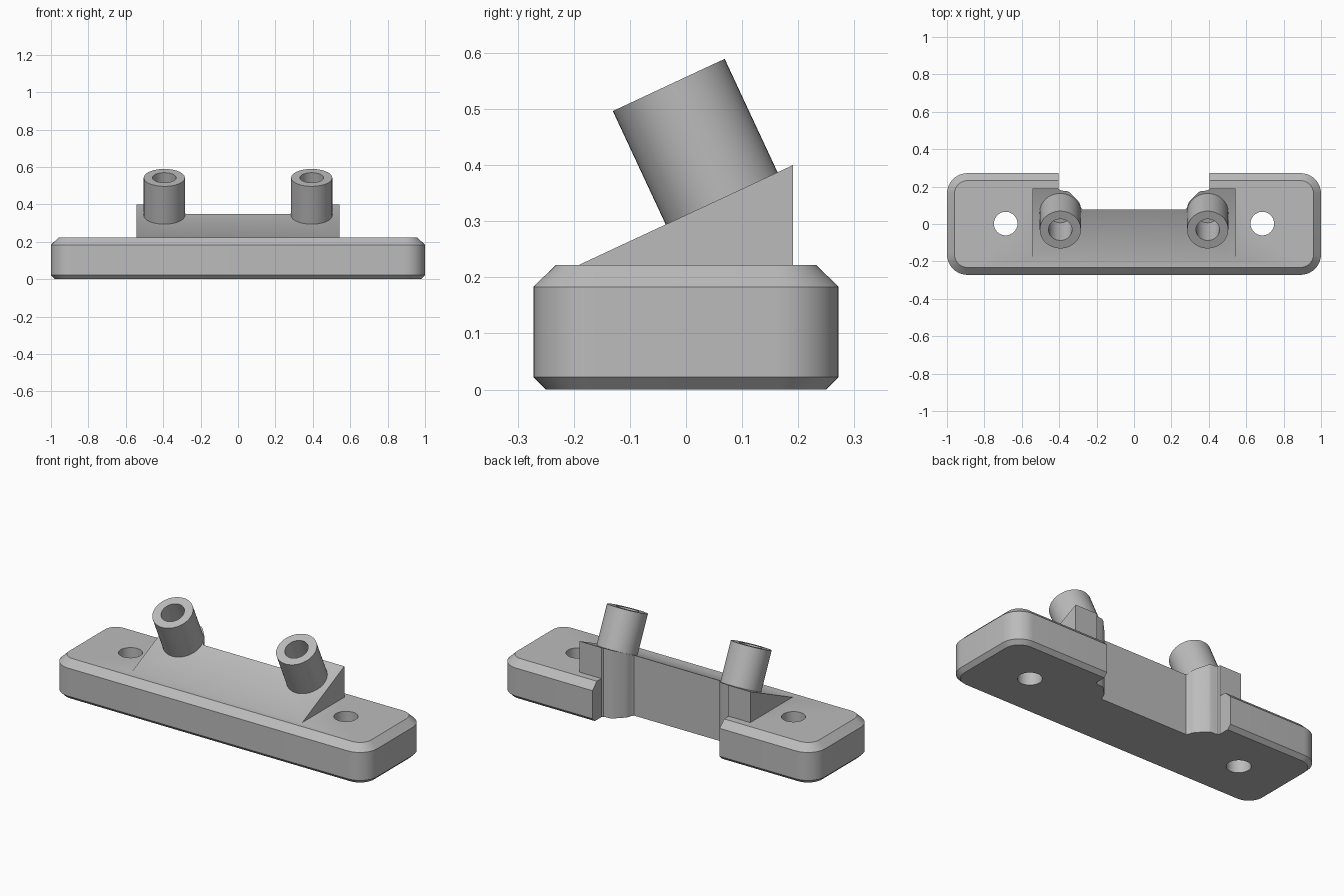
import bpy, bmesh
from math import sin, cos, tan, pi, radians
from mathutils import Vector, Matrix

cube = bpy.data.objects.get("Cube")
if cube:
    bpy.data.objects.remove(cube, do_unlink=True)

grey = bpy.data.materials.new("plain grey")
grey.use_nodes = True
grey.diffuse_color = (0.5, 0.5, 0.5, 1)
grey.node_tree.nodes["Principled BSDF"].inputs["Base Color"].default_value = (0.5, 0.5, 0.5, 1)

HALF_X, HALF_Y, HEIGHT = 1.0, 0.272, 0.222
TILT = radians(25)
WEDGE_Y = 0.191


def loft(name, rings, closed=False):
    """Skin equal-length rings of points; cap the ends, or join them if closed."""
    bm = bmesh.new()
    loops = [[bm.verts.new(p) for p in ring] for ring in rings]
    n = len(loops[0])
    pairs = list(zip(loops, loops[1:])) + ([(loops[-1], loops[0])] if closed else [])
    for a, b in pairs:
        for i in range(n):
            j = (i + 1) % n
            bm.faces.new((a[i], a[j], b[j], b[i]))
    if not closed:
        bm.faces.new(loops[0])
        bm.faces.new(loops[-1])
    bmesh.ops.recalc_face_normals(bm, faces=bm.faces)
    mesh = bpy.data.meshes.new(name)
    bm.to_mesh(mesh)
    bm.free()
    mesh.materials.append(grey)
    ob = bpy.data.objects.new(name, mesh)
    bpy.context.collection.objects.link(ob)
    return ob


def rounded_ring(inset, z, radius=0.11, steps=10):
    """Rounded rectangle of the base outline, moved in by inset."""
    r = radius - inset
    pts = []
    for k, (sx, sy) in enumerate(((1, 1), (-1, 1), (-1, -1), (1, -1))):
        for s in range(steps + 1):
            a = (k + s / steps) * pi / 2
            pts.append((sx * (HALF_X - radius) + r * cos(a),
                        sy * (HALF_Y - radius) + r * sin(a), z))
    return pts


def circle(r, z, x=0, y=0, n=48):
    return [(x + r * cos(2 * pi * i / n), y + r * sin(2 * pi * i / n), z) for i in range(n)]


def activate(ob):
    bpy.ops.object.select_all(action="DESELECT")
    ob.select_set(True)
    bpy.context.view_layer.objects.active = ob


def combine(ob, other, operation):
    mod = ob.modifiers.new(operation, "BOOLEAN")
    mod.operation, mod.object, mod.solver = operation, other, "EXACT"
    activate(ob)
    bpy.ops.object.modifier_apply(modifier=mod.name)
    bpy.data.objects.remove(other, do_unlink=True)


# Rounded base plate with chamfered rims
plate = loft("base_plate", [rounded_ring(0.022, 0), rounded_ring(0, 0.022),
                            rounded_ring(0, 0.183), rounded_ring(0.04, HEIGHT)])

# Sloped wedge on top of the plate
top = HEIGHT + 2 * WEDGE_Y * tan(TILT)
side = [(-WEDGE_Y, 0.1), (-WEDGE_Y, HEIGHT), (WEDGE_Y, top), (WEDGE_Y, 0.1)]
wedge = loft("wedge", [[(x, y, z) for y, z in side] for x in (-0.543, 0.543)])
combine(plate, wedge, "UNION")

# Rear notch with a rounded post left under each tube
half = [(0.405, 0.4), (0.405, 0.192), (0.398, 0.182), (0.385, 0.178), (0.358, 0.177),
        (0.345, 0.17), (0.3, 0.125), (0.289, 0.108), (0.285, 0.09), (0.275, 0.078)]
outline = half + [(-x, y) for x, y in reversed(half)]
notch = loft("notch_cutter", [[(x, y, z) for x, y in outline] for z in (-0.2, 0.7)])
combine(plate, notch, "DIFFERENCE")

# Screw holes
for sx in (-1, 1):
    hole = loft("hole_cutter", [circle(0.063, z, sx * 0.686, 0.002) for z in (-0.1, 0.5)])
    combine(plate, hole, "DIFFERENCE")

# Tilted tubes standing on the slope
tubes = []
for label, sx in (("left", 1), ("right", -1)):
    tube = loft(label + "_tube", [circle(0.11, -0.001), circle(0.11, 0.223),
                                  circle(0.063, 0.223), circle(0.063, -0.001)], closed=True)
    foot = Vector((sx * 0.394, 0.0635, HEIGHT + (0.0635 + WEDGE_Y) * tan(TILT)))
    tube.data.transform(Matrix.Translation(foot) @ Matrix.Rotation(TILT, 4, "X"))
    tubes.append(tube)

for ob in [plate] + tubes:
    activate(ob)
    bpy.ops.object.shade_smooth_by_angle(angle=radians(30))
